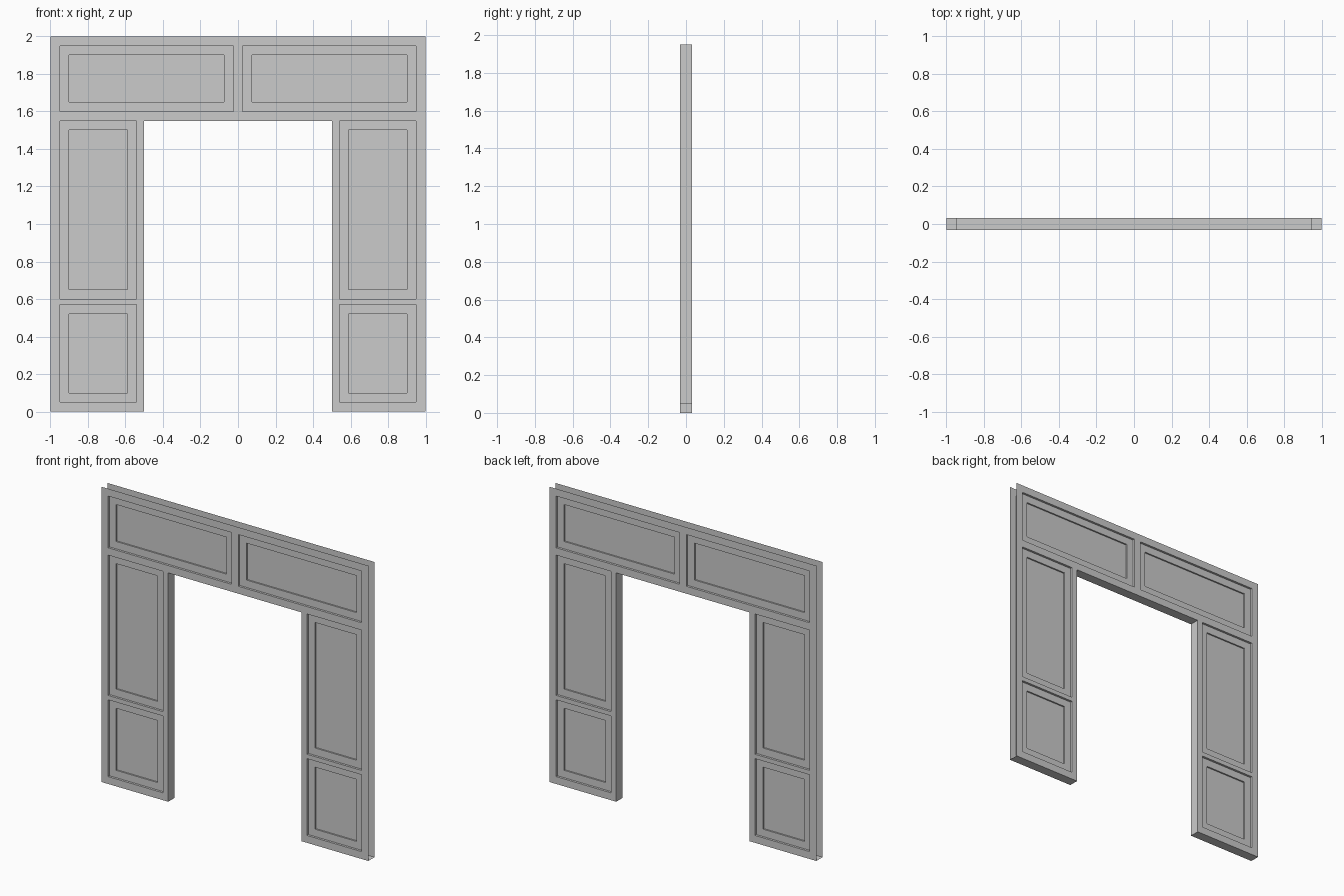
import bpy, bmesh

if "Cube" in bpy.data.objects:
    bpy.data.objects.remove(bpy.data.objects["Cube"])

T = 0.033                      # half thickness of the wall
STEP1, STEP2 = 0.015, 0.025    # depths of the two panel steps
MARGIN = 0.05                  # width of the first step

# left-half panels: x0, x1, z0, z1
PANELS = [(-0.95, -0.025, 1.60, 1.95),
          (-0.95, -0.54, 0.60, 1.55),
          (-0.95, -0.54, 0.05, 0.57)]
OPENING = (-0.5, 0.0, 0.0, 1.55)


def face(bm, pts):
    bm.faces.new([bm.verts.new(p) for p in pts])


def finish(name, bm, axes):
    bmesh.ops.remove_doubles(bm, verts=bm.verts, dist=1e-5)
    me = bpy.data.meshes.new(name)
    bm.to_mesh(me)
    bm.free()
    ob = bpy.data.objects.new(name, me)
    bpy.context.collection.objects.link(ob)
    m = ob.modifiers.new("Mirror", 'MIRROR')
    m.use_axis = axes
    m.merge_threshold = 0.0001
    return ob


def rect(x0, x1, z0, z1, y, m=0.0):
    return [(x0 + m, y, z0 + m), (x1 - m, y, z0 + m),
            (x1 - m, y, z1 - m), (x0 + m, y, z1 - m)]


def inside(x, z, r):
    return r[0] < x < r[1] and r[2] < z < r[3]


# flat frame sheet around the panels and the doorway (mirrored to both sides)
bm = bmesh.new()
xs = [-1, -0.95, -0.54, -0.5, -0.025, 0]
zs = [0, 0.05, 0.57, 0.6, 1.55, 1.6, 1.95, 2]
for x0, x1 in zip(xs, xs[1:]):
    for z0, z1 in zip(zs, zs[1:]):
        cx, cz = (x0 + x1) / 2, (z0 + z1) / 2
        if not any(inside(cx, cz, r) for r in PANELS + [OPENING]):
            face(bm, rect(x0, x1, z0, z1, -T))
finish("frame_faces", bm, (True, True, False))

# stepped recessed panels
bm = bmesh.new()
for p in PANELS:
    loops = [rect(*p, -T), rect(*p, -T + STEP1),
             rect(*p, -T + STEP1, MARGIN), rect(*p, -T + STEP2, MARGIN)]
    for a, b in zip(loops, loops[1:]):
        for i in range(4):
            j = (i + 1) % 4
            face(bm, [a[i], a[j], b[j], b[i]])
    face(bm, loops[-1])
finish("recessed_panels", bm, (True, True, False))

# doorway jambs, lintel underside and feet
bm = bmesh.new()
face(bm, [(-0.5, -T, 0), (-0.5, T, 0), (-0.5, T, 1.55), (-0.5, -T, 1.55)])
face(bm, [(-0.5, -T, 1.55), (-0.5, T, 1.55), (0, T, 1.55), (0, -T, 1.55)])
face(bm, [(-1, -T, 0), (-1, T, 0), (-0.5, T, 0), (-0.5, -T, 0)])
finish("doorway_reveal", bm, (True, False, False))

# inset side and top walls between the two open-edged sheets
bm = bmesh.new()
face(bm, [(-0.95, -T, 0.05), (-0.95, -T, 1.95), (-0.95, T, 1.95), (-0.95, T, 0.05)])
face(bm, [(-0.95, -T, 1.95), (0, -T, 1.95), (0, T, 1.95), (-0.95, T, 1.95)])
finish("inset_edge_walls", bm, (True, False, False))
